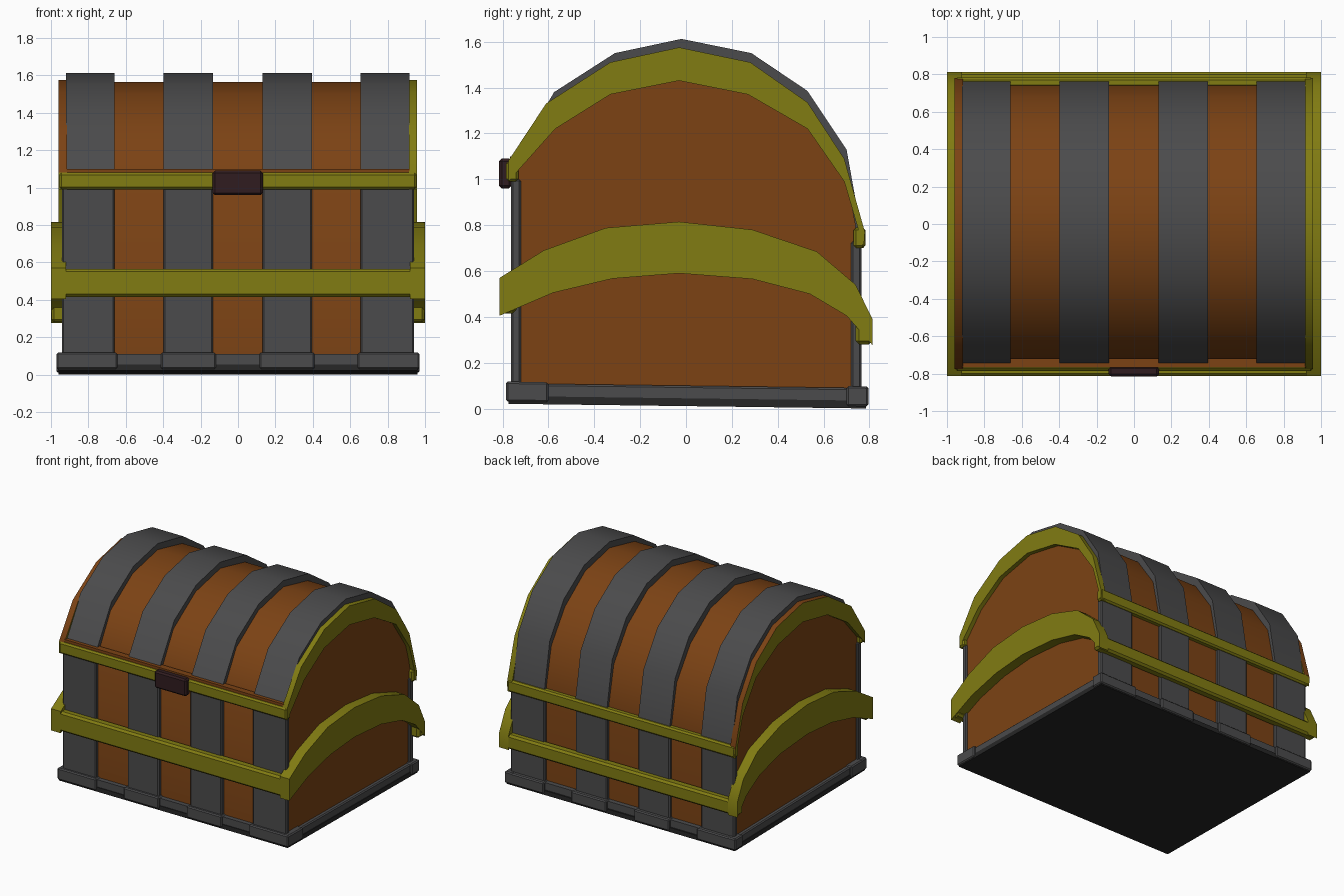
import bpy, bmesh

if "Cube" in bpy.data.objects:
    bpy.data.objects.remove(bpy.data.objects["Cube"])


def material(name, color):
    m = bpy.data.materials.new(name)
    m.diffuse_color = color
    m.use_nodes = True
    m.node_tree.nodes["Principled BSDF"].inputs["Base Color"].default_value = m.diffuse_color
    return m


wood = material("wood", (0.20, 0.055, 0.007, 1))
gold = material("gold", (0.22, 0.20, 0.006, 1))
iron = material("iron", (0.07, 0.07, 0.072, 1))
latch_mat = material("latch", (0.03, 0.012, 0.014, 1))
dark = material("underside", (0.02, 0.02, 0.02, 1))


def finish(name, bm, mats, smooth=True):
    bmesh.ops.recalc_face_normals(bm, faces=bm.faces)
    me = bpy.data.meshes.new(name)
    bm.to_mesh(me)
    bm.free()
    ob = bpy.data.objects.new(name, me)
    bpy.context.collection.objects.link(ob)
    for m in mats:
        me.materials.append(m)
    if smooth:
        bpy.ops.object.select_all(action='DESELECT')
        ob.select_set(True)
        bpy.context.view_layer.objects.active = ob
        bpy.ops.object.shade_smooth_by_angle(angle=0.7)
    return ob


def strip(name, outer, inner, x0, x1, mats):
    """Curved bar between two y-z polylines; outer faces use the last material."""
    bm = bmesh.new()
    rings = [[bm.verts.new((x0, *o)), bm.verts.new((x1, *o)),
              bm.verts.new((x1, *i)), bm.verts.new((x0, *i))]
             for o, i in zip(outer, inner)]
    for a, b in zip(rings, rings[1:]):
        for k in range(4):
            n = (k + 1) % 4
            f = bm.faces.new((a[k], a[n], b[n], b[k]))
            f.material_index = len(mats) - 1 if k == 0 else 0
    bm.faces.new(rings[0])
    bm.faces.new(rings[-1])
    return finish(name, bm, mats)


def prism(name, pts, x0, x1, mat):
    bm = bmesh.new()
    a = [bm.verts.new((x0, *p)) for p in pts]
    b = [bm.verts.new((x1, *p)) for p in pts]
    bm.faces.new(a)
    bm.faces.new(b)
    for i in range(len(pts)):
        j = (i + 1) % len(pts)
        bm.faces.new((a[i], a[j], b[j], b[i]))
    return finish(name, bm, [mat])


def box(name, x, y, z, mat, tilt=0.0, bevel=0.0):
    """Box from ranges; tilt lowers z along y."""
    bm = bmesh.new()
    bmesh.ops.create_cube(bm, size=1)
    for v in bm.verts:
        v.co = [r[0] if c < 0 else r[1] for c, r in zip(v.co, (x, y, z))]
        v.co.z -= tilt * v.co.y
    if bevel:
        bmesh.ops.bevel(bm, geom=bm.edges[:], offset=bevel, segments=1, affect='EDGES')
    return finish(name, bm, [mat], False)


# lid rim arcs (y, z), front to back
rim_out = [(-.775, 1.08), (-.61, 1.33), (-.33, 1.51), (-.03, 1.575),
           (.28, 1.51), (.53, 1.335), (.69, 1.09), (.78, .77)]
rim_in = [(-.775, .99), (-.57, 1.22), (-.33, 1.37), (-.03, 1.43),
          (.27, 1.37), (.53, 1.22), (.69, .99), (.775, .70)]

# wooden core and end panels
core = [(-.735, .05), (-.735, 1.05), (-.585, 1.32), (-.32, 1.50), (-.02, 1.565),
        (.275, 1.50), (.515, 1.325), (.68, 1.09), (.74, .80), (.74, .05)]
prism("wooden_body", core, -.925, .925, wood)

# golden lid rims, the left one capped with wood
strip("lid_rim_right", rim_out, rim_in, .915, .957, [gold])
strip("lid_rim_left", rim_out, rim_in, -.96, -.915, [gold, wood])
box("lid_trim_front", (-.957, .957), (-.785, -.73), (.99, 1.08), gold, bevel=.012)
box("lid_trim_back", (-.957, .957), (.73, .782), (.70, .79), gold, bevel=.012)
box("lid_ledge_front", (-.92, .92), (-.768, -.72), (1.07, 1.10), wood)

# iron straps over the lid and down the front and back
lid_out = [(-.76, 1.07), (-.575, 1.38), (-.31, 1.55), (-.02, 1.612),
           (.285, 1.55), (.53, 1.385), (.70, 1.13), (.765, .77)]
lid_in = [(y * .93, z - .05) for y, z in lid_out]
for i, (a, b) in enumerate([(-.92, -.66), (-.398, -.133), (.13, .395), (.655, .918)]):
    strip(f"lid_strap_{i}", lid_out, lid_in, a, b, [iron])
    lo = -.94 if i == 0 else a
    hi = .94 if i == 3 else b
    box(f"front_strap_{i}", (lo, hi), (-.762, -.72), (.06, 1.0), iron, bevel=.008)
    box(f"back_strap_{i}", (lo, hi), (.72, .765), (.06, .73), iron, bevel=.008)
    # base blocks under each strap
    end = .03
    bx = (a - end - .02 if i == 0 else a - .015, b + end + .02 if i == 3 else b + .015)
    box(f"base_block_front_{i}", bx, (-.785, -.72), (.02, .108), iron, .013, .008)
    box(f"base_block_back_{i}", bx, (.72, .795), (.02, .105), iron, .013, .008)

# golden waist band
band_out = [(-.813, .57), (-.62, .69), (-.35, .788), (-.03, .815),
            (.29, .78), (.57, .685), (.74, .54), (.813, .39)]
band_in = [(-.813, .405), (-.58, .505), (-.32, .567), (-.03, .59),
           (.29, .565), (.54, .50), (.70, .405), (.813, .277)]
strip("waist_band_right", band_out, band_in, .92, 1.0, [gold])
strip("waist_band_left", band_out, band_in, -1.0, -.92, [gold])
box("waist_band_front", (-.998, .998), (-.813, -.74), (.415, .565), gold, bevel=.015)
box("waist_band_back", (-.998, .998), (.74, .813), (.28, .39), gold, bevel=.015)

# front latch
box("latch", (-.135, .133), (-.815, -.76), (.96, 1.09), latch_mat, bevel=.012)

# base frame and underside
for s, side in ((-1, "left"), (1, "right")):
    xs = sorted((s * .90, s * .955))
    box(f"base_rail_{side}", xs, (-.77, .77), (.025, .10), iron, .013, .008)
    for y in ((-.785, -.60), (.70, .795)):
        box(f"base_corner_{side}", sorted((s * .90, s * .97)), y, (.02, .107), iron, .013, .008)
box("base_rail_front", (-.95, .95), (-.77, -.72), (.025, .10), iron, .013)
box("base_rail_back", (-.95, .95), (.72, .775), (.025, .10), iron, .013)
box("base_plate", (-.96, .96), (-.775, .785), (.011, .045), dark, .013)
